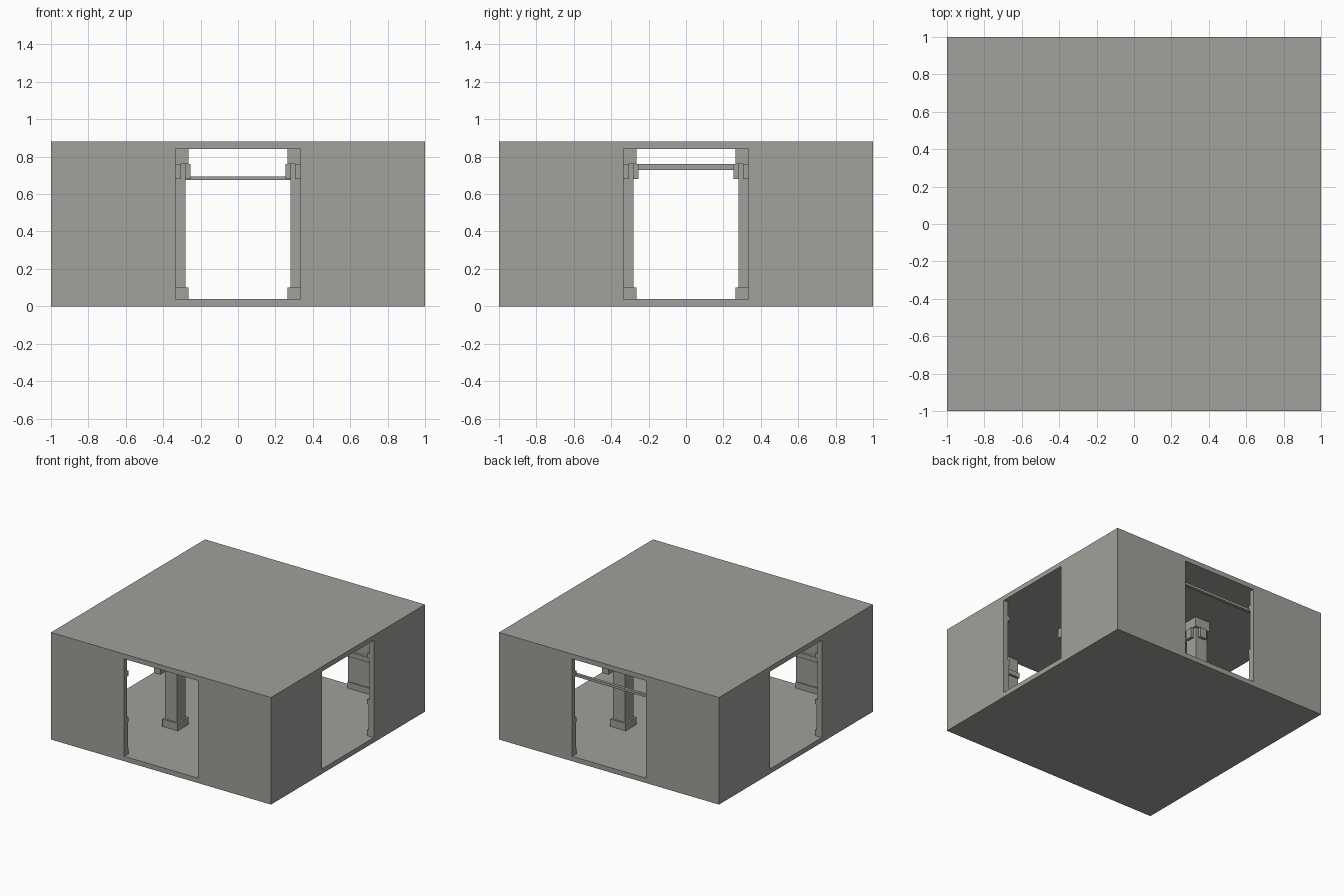
import bpy
import bmesh
from math import pi
from mathutils import Matrix, Vector

default = bpy.data.objects.get("Cube")
if default:
    bpy.data.objects.remove(default, do_unlink=True)

stone = bpy.data.materials.new("warm_grey_stone")
stone.use_nodes = True
colour = (0.36, 0.35, 0.325, 1)
stone.diffuse_color = colour
stone.node_tree.nodes["Principled BSDF"].inputs["Base Color"].default_value = colour


def build(name, boxes, turn=0.0, offset=(0, 0, 0)):
    """Make one object from (low corner, high corner) boxes."""
    bm = bmesh.new()
    for low, high in boxes:
        low, high = Vector(low), Vector(high)
        place = Matrix.Translation((low + high) / 2) @ Matrix.Diagonal((high - low).to_4d())
        bmesh.ops.create_cube(bm, size=1, matrix=place)
    bm.transform(Matrix.Translation(offset) @ Matrix.Rotation(turn, 4, "Z"))
    mesh = bpy.data.meshes.new(name)
    bm.to_mesh(mesh)
    bm.free()
    mesh.materials.append(stone)
    obj = bpy.data.objects.new(name, mesh)
    bpy.context.collection.objects.link(obj)
    return obj


def block(half, bottom, top):
    return (-half, -half, bottom), (half, half, top)


FLOOR, CEILING = 0.04, 0.84
DOOR = 0.335      # half width of each doorway
INNER = 0.96      # inside face of the walls

# Floor and roof slabs
build("floor_slab", [block(1, 0, FLOOR)])
build("roof_slab", [block(1, CEILING, 0.88)])

# Wall trims: name, bottom, top, depth from the wall
trims = [
    ("wainscot", FLOOR, 0.32, 0.01),
    ("baseboard", FLOOR, 0.09, 0.02),
    ("chair_rail", 0.30, 0.34, 0.02),
    ("picture_rail", 0.68, 0.72, 0.02),
]

# Two wall panels on each side leave a central doorway
for i, side in enumerate(["front", "left", "back", "right"]):
    turn = i * pi / 2
    end = 1 if i % 2 == 0 else INNER
    spans = [(-end, -DOOR), (DOOR, end)]
    build(side + "_walls",
          [((a, -1, FLOOR), (b, -INNER, CEILING)) for a, b in spans], turn)
    inner_spans = [(-INNER, -DOOR), (DOOR, INNER)]
    for name, low, high, depth in trims:
        build(side + "_" + name,
              [((a, -INNER, low), (b, depth - INNER, high)) for a, b in inner_spans], turn)

# Rail crossing the back doorway
build("back_door_rail", [((-INNER, 0.925, 0.675), (INNER, 0.95, 0.695))])

# Four inner pillars with base, capital and a bracket on every face
P = 0.335
pillar = [
    block(0.07, FLOOR, 0.10),
    block(0.055, 0.10, 0.76),
    block(0.07, 0.76, CEILING),
    ((-0.08, -0.03, 0.68), (0.08, 0.03, 0.76)),
    ((-0.03, -0.08, 0.68), (0.03, 0.08, 0.76)),
]
for x, side in ((-P, "right"), (P, "left")):
    for y, end in ((-P, "front"), (P, "back")):
        build(f"{end}_{side}_pillar", pillar, offset=(x, y, 0))
    # Tie beam between the pillars on this side
    build(side + "_tie_beam", [((x - 0.015, -0.27, 0.73), (x + 0.015, 0.27, 0.76))])
